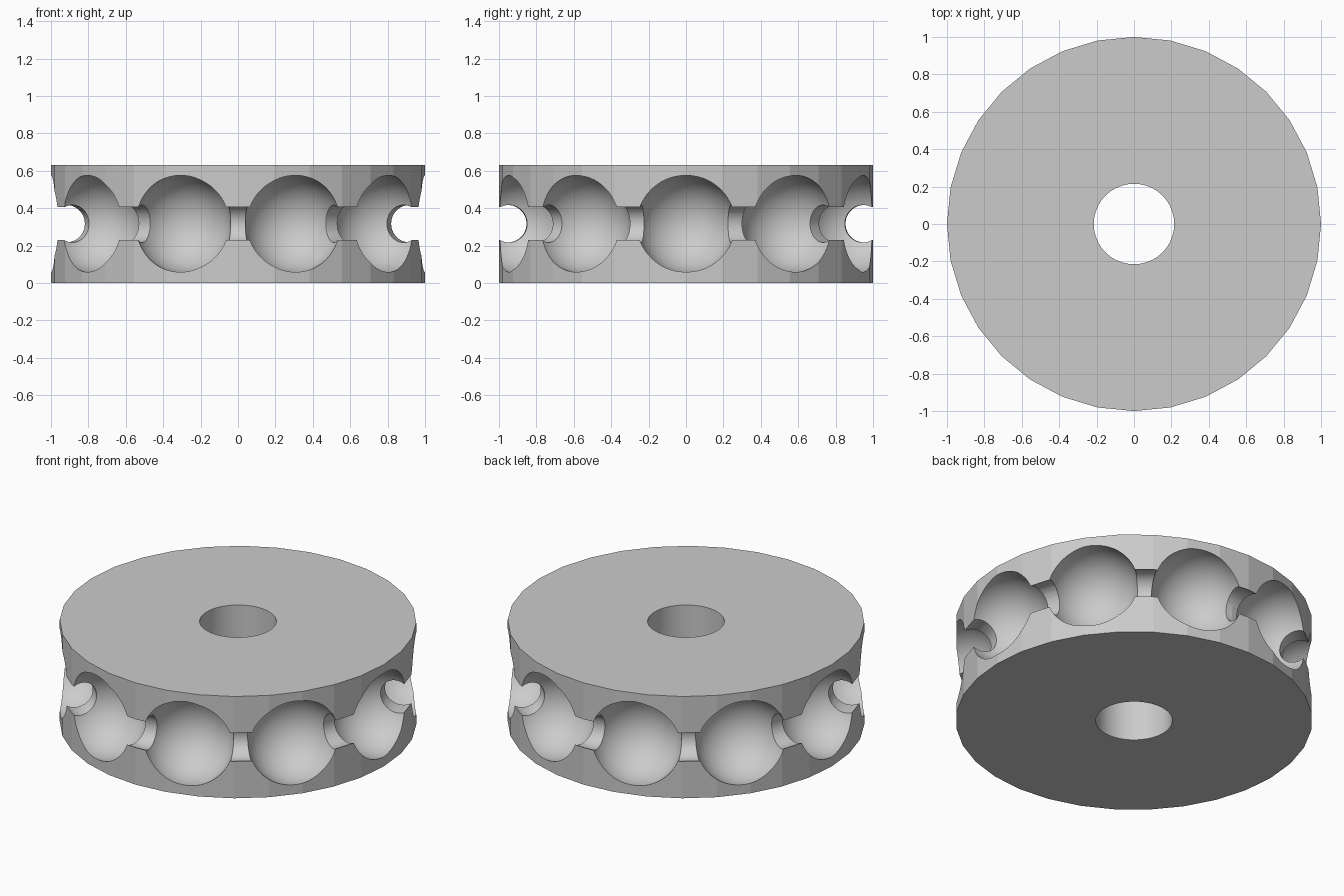
import bpy
from math import sin, cos, radians

cube = bpy.data.objects.get("Cube")
if cube:
    bpy.data.objects.remove(cube, do_unlink=True)

HEIGHT = 0.63
MID = HEIGHT / 2 + 0.002
RING = 0.953          # radius of the circle of pocket centres
POCKETS = 10

grey = bpy.data.materials.new("plain grey")
grey.use_nodes = True
colour = (0.6, 0.6, 0.6, 1)
grey.diffuse_color = colour
grey.node_tree.nodes["Principled BSDF"].inputs["Base Color"].default_value = colour


def finish(name):
    obj = bpy.context.object
    obj.name = name
    obj.data.materials.clear()
    obj.data.materials.append(grey)
    return obj


def carve(body, cutter):
    """Subtract the cutter from the body, then remove the cutter."""
    cutter.hide_render = True
    mod = body.modifiers.new("carve", 'BOOLEAN')
    mod.operation = 'DIFFERENCE'
    mod.solver = 'EXACT'
    mod.object = cutter
    bpy.ops.object.select_all(action='DESELECT')
    body.select_set(True)
    bpy.context.view_layer.objects.active = body
    bpy.ops.object.modifier_apply(modifier=mod.name)
    bpy.data.objects.remove(cutter, do_unlink=True)


# Faceted disc
bpy.ops.mesh.primitive_cylinder_add(vertices=32, radius=1, depth=HEIGHT,
                                    location=(0, 0, HEIGHT / 2))
wheel = finish("pocketed_wheel")

# Axle hole
bpy.ops.mesh.primitive_cylinder_add(vertices=64, radius=0.215, depth=2,
                                    location=(0, 0, MID))
carve(wheel, finish("axle_hole_cutter"))

# Cord groove round the rim
bpy.ops.mesh.primitive_torus_add(major_radius=RING, minor_radius=0.1,
                                 major_segments=32, minor_segments=48,
                                 location=(0, 0, MID))
carve(wheel, finish("groove_cutter"))

# Ball pockets
for i in range(POCKETS):
    a = radians(360 * i / POCKETS)
    bpy.ops.mesh.primitive_uv_sphere_add(segments=64, ring_count=40, radius=0.262,
                                         location=(RING * cos(a), RING * sin(a), MID),
                                         rotation=(0, 0, a))
    carve(wheel, finish("pocket_cutter"))

# Smooth pockets and hole, crisp facets on the rim
bpy.ops.object.shade_smooth_by_angle(angle=radians(10))
